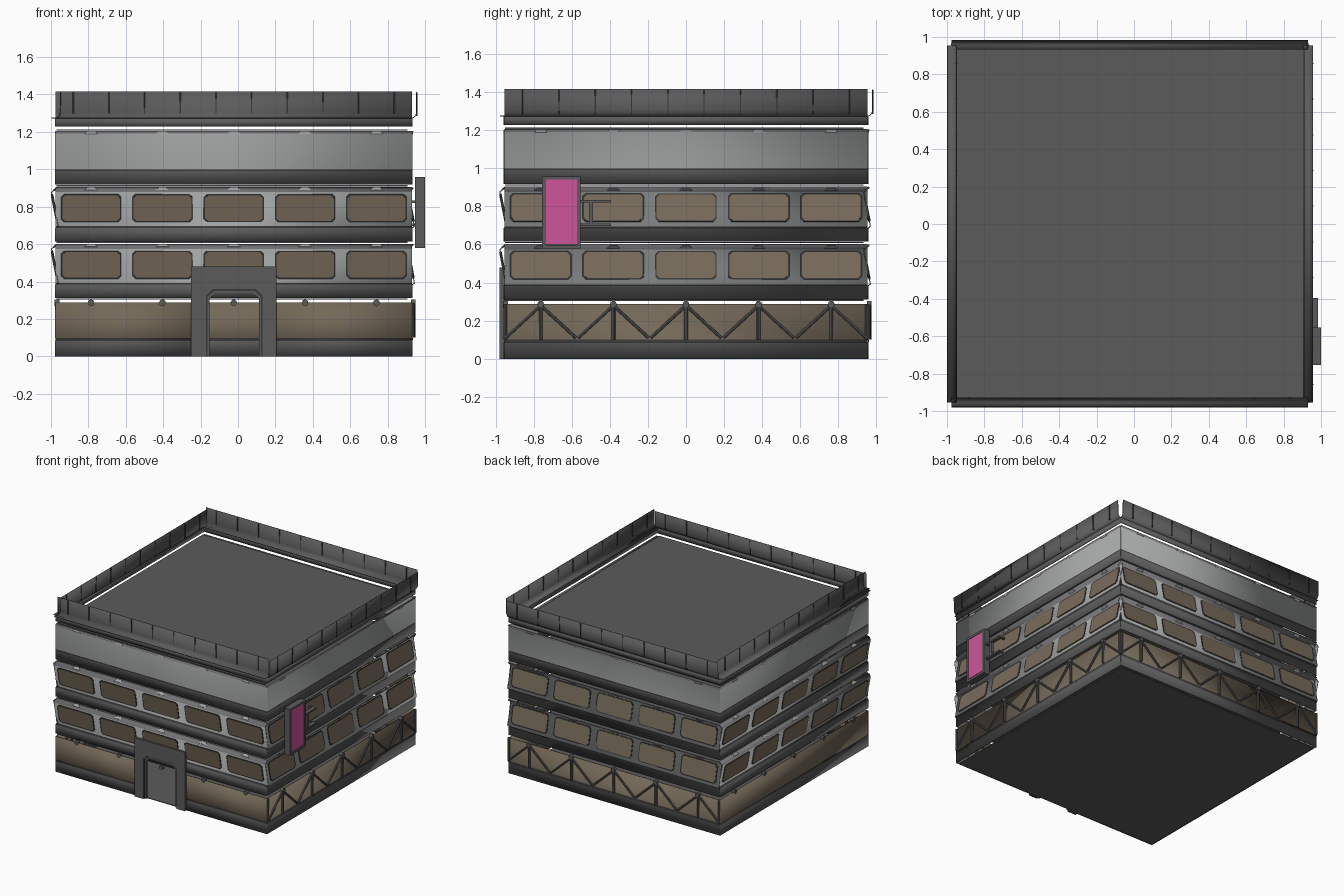
import bpy, bmesh
from math import radians
from mathutils import Vector, Matrix

cube = bpy.data.objects.get("Cube")
if cube:
    bpy.data.objects.remove(cube)


def material(name, r, g, b):
    m = bpy.data.materials.new(name)
    m.use_nodes = True
    m.diffuse_color = (r, g, b, 1)
    m.node_tree.nodes["Principled BSDF"].inputs["Base Color"].default_value = (r, g, b, 1)
    return m


DARK = material("dark grey", .105, .105, .105)
TRIM = material("charcoal", .04, .04, .04)
LIGHT = material("light grey", .36, .37, .37)
MID = material("mid grey", .17, .17, .18)
GLASS = material("tan glass", .19, .148, .105)
BROWN = material("brown wall", .175, .14, .098)
PINK = material("pink sign", .62, .09, .33)

LENGTH, HALF = 1.907, .9535
CENTRE = -.0225
BAY = LENGTH / 5
BAYS = [BAY * i for i in range(-2, 3)]
# wall copies: name, location, turn
SIDES = [("front", (CENTRE, -.955, 0), 0), ("back", (CENTRE, .955, 0), 0),
         ("left", (.93, 0, 0), -90), ("right", (-.975, 0, 0), -90)]
made = []


def finish(bm, name, mats):
    bmesh.ops.recalc_face_normals(bm, faces=bm.faces)
    me = bpy.data.meshes.new(name)
    bm.to_mesh(me)
    bm.free()
    for m in mats:
        me.materials.append(m)
    return me


def place(me, name, loc=(0, 0, 0), turn=0, solid=0):
    ob = bpy.data.objects.new(name, me)
    bpy.context.collection.objects.link(ob)
    ob.location = loc
    ob.rotation_euler.z = radians(turn)
    if solid:
        mod = ob.modifiers.new("thickness", "SOLIDIFY")
        mod.thickness = solid
        mod.offset = 0
    made.append(ob)


def around(me, name, solid=0, skip=()):
    for side, loc, turn in SIDES:
        if side not in skip:
            place(me, side + "_" + name, loc, turn, solid)


def sheet(profile, mats, spans=((-HALF, HALF),)):
    """Sweep an (offset, height) profile along the wall, one material per segment."""
    bm = bmesh.new()
    for a, b in spans:
        rows = [[bm.verts.new((t, o, z)) for t in (a, b)] for o, z in profile]
        for i in range(len(rows) - 1):
            f = bm.faces.new((*rows[i], *reversed(rows[i + 1])))
            f.material_index = i
    return finish(bm, "sheet", mats)


def plate(bm, pts, low, high, half):
    """Flat plate with outline (t, distance up the slope from low to high)."""
    up = Vector((0, high[0] - low[0], high[1] - low[1])).normalized()
    out = up.cross(Vector((1, 0, 0))) * half
    base = Vector((0, *low))
    f = bm.faces.new([bm.verts.new(base + Vector((t, 0, 0)) + up * s - out) for t, s in pts])
    ext = bmesh.ops.extrude_face_region(bm, geom=[f])["geom"]
    bmesh.ops.translate(bm, vec=out * 2, verts=[v for v in ext if isinstance(v, bmesh.types.BMVert)])


def box(bm, lo, hi):
    lo, hi = Vector(lo), Vector(hi)
    mat = Matrix.Translation((lo + hi) / 2) @ Matrix.Diagonal((*(hi - lo), 1))
    bmesh.ops.create_cube(bm, size=1, matrix=mat)


def rod(bm, a, b, r, sides=8):
    a, b = Vector(a), Vector(b)
    turn = (b - a).to_track_quat("Z", "Y").to_matrix().to_4x4()
    bmesh.ops.create_cone(bm, cap_ends=True, segments=sides, radius1=r, radius2=r,
                          depth=(b - a).length, matrix=Matrix.Translation((a + b) / 2) @ turn)


def rounded(t, s, w, h, c):
    x, y = w / 2, h / 2
    return [(t + sx * px, s + sy * py) for sx, sy, px, py in (
        (-1, -1, x, y - c), (-1, -1, x - c, y), (1, -1, x - c, y), (1, -1, x, y - c),
        (1, 1, x, y - c), (1, 1, x - c, y), (-1, 1, x - c, y), (-1, 1, x, y - c))]


# floors and roof
for name, z in (("ground_floor", .003), ("second_floor", .307), ("third_floor", .61),
                ("fourth_floor", .912), ("roof", 1.21)):
    bm = bmesh.new()
    box(bm, (-.97, -.95, z - .003), (.905, .932, z + .003))
    place(finish(bm, name, [DARK]), name)

# ground storey walls, with a doorway in the front
ground = [(0, 0), (0, .082), (.004, .095), (0, .1), (0, .288)]
ground_mats = [DARK, TRIM, TRIM, BROWN]
around(sheet(ground, ground_mats), "ground_wall", .006, ("front",))
DOOR = (-.148, .152)
place(sheet(ground, ground_mats, ((-HALF, DOOR[0]), (DOOR[1], HALF))),
      "front_ground_wall", SIDES[0][1], 0, .006)


# ground storey trusses
def truss(bays):
    bm = bmesh.new()
    for t in bays:
        rod(bm, (t, .008, .1), (t, .008, .285), .01)
        for d in (-BAY / 2, BAY / 2):
            rod(bm, (t, .008, .28), (t + d * .97, .008, .11), .008)
    for t in (-HALF, HALF):
        rod(bm, (t * .995, .006, .1), (t * .995, .006, .285), .008)
    for t in BAYS:
        rod(bm, (t, -.006, .287), (t, .02, .287), .017, 12)
    return finish(bm, "truss", [DARK])


around(truss(BAYS), "truss", 0, ("front",))
place(truss([t for t in BAYS if t]), "front_truss", SIDES[0][1])

# two window storeys
for storey, z in (("second", .312), ("third", .615)):
    low, high, cap = (.013, z + .08), (-.022, z + .262), (.008, z + .287)
    profile = [(0, z), (0, z + .07), low, high, cap]
    around(sheet(profile, [DARK, TRIM, LIGHT, MID]), storey + "_storey_wall", .006)
    for part, w, h, half, m in (("window_trim", .322, .152, .005, TRIM),
                                ("windows", .308, .138, .007, GLASS)):
        bm = bmesh.new()
        for t in BAYS:
            plate(bm, rounded(t, .1, w, h, .016), low, high, half)
        around(finish(bm, part, [m]), storey + "_storey_" + part)
    bm = bmesh.new()
    for t in BAYS:
        plate(bm, [(t - .035, .014), (t + .035, .014), (t + .018, .037), (t - .018, .037)],
              high, cap, .005)
    around(finish(bm, "tabs", [LIGHT]), storey + "_storey_tabs")

# plain top storey
top = [(0, .918), (0, .99), (0, 1.0), (0, 1.19), (.004, 1.205)]
around(sheet(top, [DARK, TRIM, LIGHT, MID]), "top_storey_wall", .006)
bm = bmesh.new()
for t in BAYS:
    plate(bm, [(t - .035, 0), (t + .035, 0), (t + .022, .016), (t - .022, .016)],
          (0, 1.188), (.004, 1.205), .005)
around(finish(bm, "tabs", [LIGHT]), "top_storey_tabs")

# parapet with curved foot, ledge and seams
around(sheet([(0, 1.228), (0, 1.272)], [DARK]), "parapet_band", .006)
curve = [(-.022, 1.274), (0, 1.274), (.012, 1.278), (.02, 1.288), (.025, 1.305), (.026, 1.415)]
around(sheet(curve, [DARK] * 5), "parapet", .004)
bm = bmesh.new()
for i in range(10):
    t = (i - 4.5) * BAY / 2
    box(bm, (t - .003, .021, 1.285), (t + .003, .03, 1.41))
around(finish(bm, "seams", [TRIM]), "parapet_seams")

# entrance portal
def arch(x0, x1, top, a, b, head, c):
    return [(x0, 0), (x0, top), (x1, top), (x1, 0), (b, 0), (b, head - c),
            (b - c, head), (a + c, head), (a, head - c), (a, 0)]


for name, pts, y, half, m in (
        ("entrance_portal", arch(-.25, .205, .48, -.17, .13, .36, .035), -.966, .012, DARK),
        ("entrance_trim", arch(-.18, .14, .365, -.163, .123, .35, .035), -.962, .008, TRIM),
        ("entrance_lining", arch(-.18, .14, .362, -.152, .112, .338, .03), -.957, .006, DARK)):
    bm = bmesh.new()
    plate(bm, pts, (y, 0), (y, 1), half)
    place(finish(bm, name, [m]), name)

# hanging sign and bracket on the left wall
bm = bmesh.new()
box(bm, (.95, -.735, .6), (.992, -.57, .945))
for y in (-.755, -.573):
    box(bm, (.947, y, .578), (1, y + .02, .955))
for z in (.578, .94):
    box(bm, (.947, -.755, z), (1, -.553, z + .018))
place(finish(bm, "sign_frame", [DARK]), "sign_frame")
bm = bmesh.new()
box(bm, (.99, -.735, .602), (.996, -.573, .94))
place(finish(bm, "sign_face", [PINK]), "sign_face")
bm = bmesh.new()
for z in (.698, .82):
    box(bm, (.955, -.56, z), (.985, -.395, z + .013))
box(bm, (.96, -.51, .7), (.98, -.488, .83))
for z in (.698, .82):
    box(bm, (.925, -.41, z), (.96, -.395, z + .013))
place(finish(bm, "sign_bracket", [DARK]), "sign_bracket")

# smooth curved parts, keep edges sharp
bpy.ops.object.select_all(action="DESELECT")
for ob in made:
    ob.select_set(True)
bpy.context.view_layer.objects.active = made[0]
bpy.ops.object.shade_smooth_by_angle(angle=radians(35))
